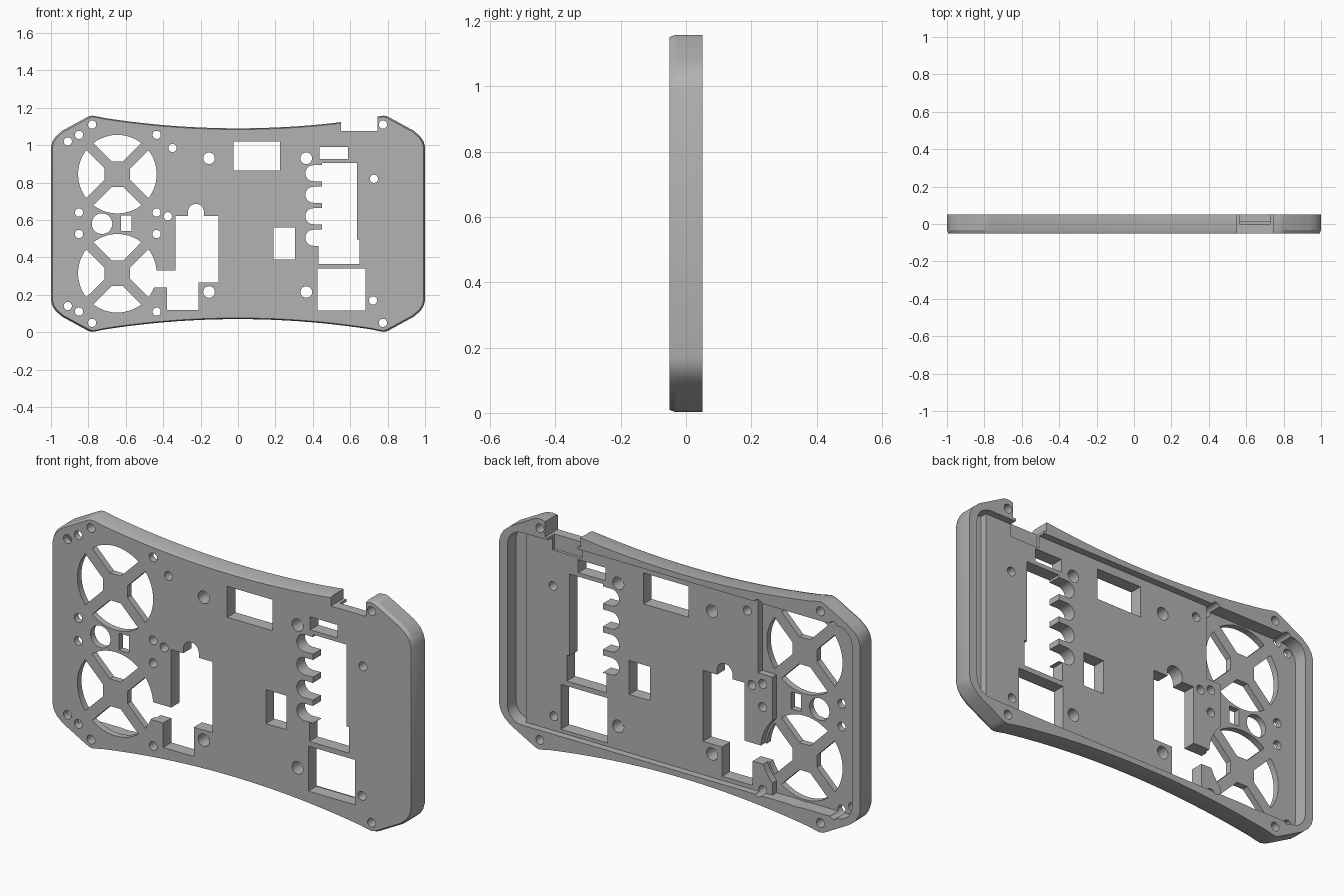
import bpy, bmesh
from math import sin, cos, radians, pi

if "Cube" in bpy.data.objects:
    bpy.data.objects.remove(bpy.data.objects["Cube"])

MID = 0.58                                  # height of the plate's centre line
grey = bpy.data.materials.new("plain grey")
grey.use_nodes = True
grey.diffuse_color = (0.45, 0.45, 0.45, 1)
grey.node_tree.nodes["Principled BSDF"].inputs["Base Color"].default_value = (0.45, 0.45, 0.45, 1)


def loft(bm, loops):
    """Skin a closed solid through equal loops of (x, y, z) points."""
    rings = [[bm.verts.new(p) for p in loop] for loop in loops]
    n = len(rings[0])
    bm.faces.new(rings[0])
    bm.faces.new(rings[-1][::-1])
    for a, b in zip(rings, rings[1:]):
        for i in range(n):
            j = (i + 1) % n
            bm.faces.new((a[j], a[i], b[i], b[j]))


def prism(bm, outline, y0=-0.2, y1=0.2):
    loft(bm, [[(x, y, z) for x, z in outline] for y in (y0, y1)])


def rect(x0, x1, z0, z1):
    return [(x0, z0), (x1, z0), (x1, z1), (x0, z1)]


def circle(x, z, r, n=24):
    return [(x + r * cos(2 * pi * i / n), z + r * sin(2 * pi * i / n)) for i in range(n)]


def rounded_rect(x0, x1, z0, z1, r):
    pts = []
    corners = [(x1 - r, z1 - r), (x0 + r, z1 - r), (x0 + r, z0 + r), (x1 - r, z0 + r)]
    for q, (cx, cz) in enumerate(corners):
        for k in range(7):
            a = radians(90 * q + 15 * k)
            pts.append((cx + r * cos(a), cz + r * sin(a)))
    return pts


def finish(bm, name):
    bmesh.ops.recalc_face_normals(bm, faces=bm.faces)
    mesh = bpy.data.meshes.new(name)
    bm.to_mesh(mesh)
    bm.free()
    obj = bpy.data.objects.new(name, mesh)
    bpy.context.collection.objects.link(obj)
    mesh.materials.append(grey)
    return obj


# Outer shell: concave long edges, clipped rounded corners, softened front rim
top = [(0.78 * (1 - i / 12), 0.51 + 0.066 * (1 - i / 12) ** 2) for i in range(1, 12)]
corner = [(1, 0.41), (0.992, 0.44), (0.975, 0.467), (0.94, 0.497), (0.81, 0.568),
          (0.795, 0.575), (0.78, 0.578), (0.765, 0.576)]
quarter = corner + top
half = quarter + [(0, 0.51)] + [(-x, z) for x, z in quarter[::-1]]
outline = half + [(-x, -z) for x, z in half]
bm = bmesh.new()
loft(bm, [[(x * sx, y, MID + z * sz) for x, z in outline]
          for y, sx, sz in ((-0.05, 0.993, 0.988), (-0.032, 1, 1), (0.05, 1, 1))])
shell = finish(bm, "controller_shell_plate")


def cut(name, outlines, y0=-0.2, y1=0.2):
    """Subtract prisms that do not overlap each other from the shell."""
    bm = bmesh.new()
    for o in outlines:
        prism(bm, o, y0, y1)
    cutter = finish(bm, name)
    cutter.hide_render = True
    mod = shell.modifiers.new(name, 'BOOLEAN')
    mod.operation = 'DIFFERENCE'
    mod.solver = 'EXACT'
    mod.object = cutter
    bpy.context.view_layer.objects.active = shell
    bpy.ops.object.modifier_apply(modifier=mod.name)
    bpy.data.objects.remove(cutter)


# Back pocket, with deeper recesses at both ends
cut("main_pocket", [rounded_rect(-0.955, 0.955, 0.098, 1.062, 0.08)], 0.015)
cut("left_end_recess", [[(max(x, 0.795), z) for x, z in
                         rounded_rect(0.7, 0.955, 0.098, 1.062, 0.08) if x > 0.795]
                        + []], -0.018)
fan_bay = [p for p in rounded_rect(-0.955, -0.3, 0.098, 1.062, 0.08) if p[0] < -0.7]
fan_bay += [(-0.49, 0.098), (-0.49, 0.69), (-0.41, 0.69), (-0.41, 1.062)]
cut("fan_bay", [fan_bay], -0.018)
cut("lower_fan_seat", [circle(-0.645, 0.315, 0.22, 48)], -0.018)

# Notch in the upper edge
cut("edge_notch", [rect(0.55, 0.745, 1.075, 1.3)])
cut("notch_step", [rect(0.565, 0.73, 1.0, 1.3)], 0.0)

# Ventilation openings: four segments between diagonal spokes
vents = []
for cz in (0.845, 0.315):
    for q in range(4):
        seg = [(0.03, 0.068)]
        for k in range(13):
            a = radians(52.4 + 75.2 * k / 12)
            seg.append((0.21 * cos(a), 0.21 * sin(a)))
        seg.append((-0.03, 0.068))
        c, s = cos(q * pi / 2), sin(q * pi / 2)
        vents.append([(-0.645 + x * c - z * s, cz + x * s + z * c) for x, z in seg])
cut("vents", vents)

# Large openings
stepped = [(-0.335, 0.62), (-0.335, 0.33), (-0.46, 0.33), (-0.46, 0.24), (-0.38, 0.24),
           (-0.38, 0.118), (-0.21, 0.118), (-0.21, 0.265), (-0.105, 0.265), (-0.105, 0.62)]
tall = [(0.45, 0.905), (0.45, 0.46), (0.43, 0.46), (0.43, 0.365), (0.65, 0.365),
        (0.65, 0.495), (0.635, 0.495), (0.635, 0.905)]
cut("openings", [stepped, tall, rect(0.435, 0.587, 0.925, 0.99), rect(-0.025, 0.225, 0.865, 1.02),
                 rect(0.19, 0.305, 0.39, 0.56), rect(0.425, 0.682, 0.115, 0.34),
                 rect(-0.625, -0.57, 0.54, 0.625), circle(-0.727, 0.58, 0.055, 32)])


# Round-ended side slots and the bump on the stepped opening
def slot(z, r=0.043):
    arc = [(0.403 + r * cos(radians(a)), z + r * sin(radians(a))) for a in range(90, 271, 15)]
    return arc + [(0.47, z - r), (0.47, z + r)]


bump = [(-0.225 + 0.043 * cos(radians(a)), 0.643 + 0.043 * sin(radians(a))) for a in range(0, 181, 15)]
cut("side_slots", [slot(0.85 - 0.115 * i) for i in range(4)]
    + [bump + [(-0.268, 0.6), (-0.182, 0.6)]])

# Screw holes
small = [(-0.91, 1.02), (-0.85, 1.055), (-0.435, 1.055), (-0.35, 0.985), (-0.85, 0.64),
         (-0.435, 0.64), (-0.375, 0.62), (-0.85, 0.525), (-0.435, 0.525), (-0.91, 0.14),
         (-0.85, 0.11), (-0.435, 0.11), (0.727, 0.82), (0.722, 0.17)]
small += [(x, z) for x in (-0.78, 0.775) for z in (0.05, 1.11)]
large = [(x, z) for x in (-0.155, 0.365) for z in (0.215, 0.93)]
cut("screw_holes", [circle(x, z, 0.022) for x, z in small] + [circle(x, z, 0.031) for x, z in large])

# Crisp edges with smooth curves
bpy.ops.object.select_all(action='DESELECT')
shell.select_set(True)
bpy.context.view_layer.objects.active = shell
bpy.ops.object.shade_smooth_by_angle(angle=radians(25))
